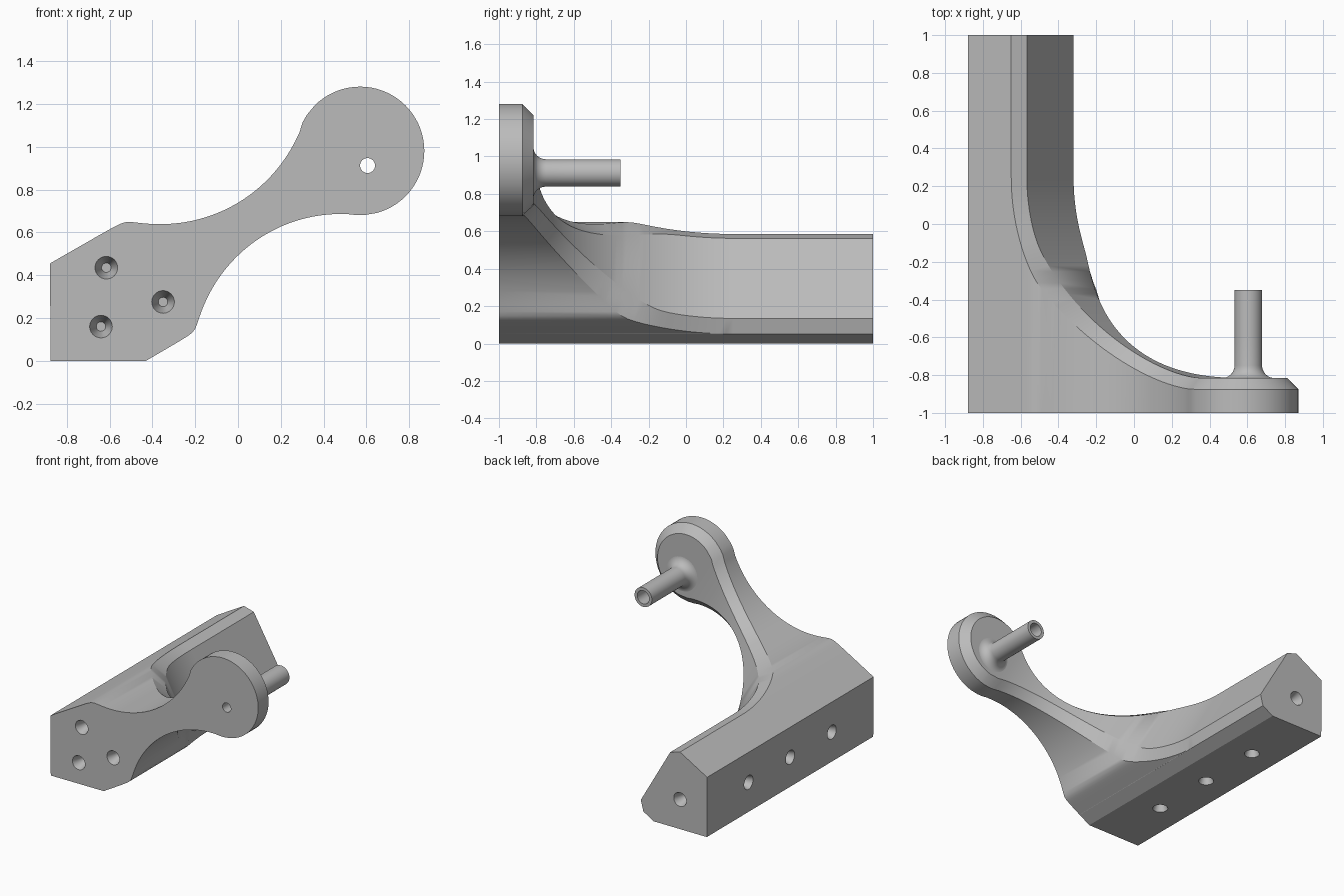
import bpy, bmesh, math
from math import sqrt, sin, cos, radians, pi
from mathutils import Vector, Matrix

cube = bpy.data.objects.get("Cube")
if cube:
    bpy.data.objects.remove(cube, do_unlink=True)

grey = bpy.data.materials.new("light_grey")
grey.use_nodes = True
colour = (0.5, 0.5, 0.5, 1)
grey.diffuse_color = colour
grey.node_tree.nodes["Principled BSDF"].inputs["Base Color"].default_value = colour

C, S = cos(radians(30)), 0.5      # arm axis is tilted 30 degrees
CHAMFER = 0.06
DISC_U, DISC_V, DISC_R = 0.984, 0.564, 0.3


def make_object(name, bm):
    mesh = bpy.data.meshes.new(name)
    bmesh.ops.recalc_face_normals(bm, faces=bm.faces)
    bm.to_mesh(mesh)
    bm.free()
    mesh.materials.append(grey)
    ob = bpy.data.objects.new(name, mesh)
    bpy.context.collection.objects.link(ob)
    return ob


def smooth(ob):
    bpy.ops.object.select_all(action='DESELECT')
    ob.select_set(True)
    bpy.context.view_layer.objects.active = ob
    bpy.ops.object.shade_smooth_by_angle(angle=radians(30))


# Outline of the arm: straight bar, concave neck, round disc (d = inset)
def disc_side(u, d):
    return sqrt(max(0, (DISC_R - d) ** 2 - (u - DISC_U) ** 2))


def upper(u, d):
    if u > DISC_U - (DISC_R - d) * 0.628:
        return DISC_V + disc_side(u, d)
    arc = 1.34 - sqrt((0.70 + d) ** 2 - (u - 0.358) ** 2) if u > -0.34 else 2
    line = 0.833 - d
    return 0.5 * (arc + line - sqrt((arc - line) ** 2 + 0.0006))


def lower(u, d):
    if u > DISC_U - (DISC_R - d) * 0.577:
        return DISC_V - disc_side(u, d)
    arc = -0.244 + sqrt((0.69 - d * -1) ** 2 - (u - 0.413) ** 2) if u > -0.27 else -1
    line = 0.215 + d
    return 0.5 * (arc + line + sqrt((arc - line) ** 2 + 0.0006))


# Stations along the back: (outer hi, inner hi, inner lo, outer lo) as (u, v, y)
stations = []


def add_station(uo, yo, ui, yi):
    stations.append([(uo, upper(uo, 0), yo), (ui, upper(ui, CHAMFER), yi),
                     (ui, lower(ui, CHAMFER), yi), (uo, lower(uo, 0), yo)])


ARC_U, ARC_Y, ARC_R = 0.855, 0.25, 1.065
add_station(ARC_U - ARC_R - CHAMFER, 1, ARC_U - ARC_R, 1)
N = 48
for i in range(N + 1):
    a = pi + pi / 2 * i / N
    ro = ARC_R + CHAMFER
    add_station(ARC_U + ro * cos(a), ARC_Y + ro * sin(a),
                ARC_U + ARC_R * cos(a), ARC_Y + ARC_R * sin(a))
y_out, y_in = ARC_Y - ARC_R - CHAMFER, ARC_Y - ARC_R
for i in range(21, -1, -1):
    a = radians(i * 5)
    r = DISC_R - CHAMFER
    add_station(DISC_U + DISC_R * cos(a), y_out, DISC_U + r * cos(a), y_in)

bm = bmesh.new()
cache = {}


def vert(p):
    u, v, y = p
    co = (u * C - v * S, y, u * S + v * C)
    key = tuple(round(c, 4) for c in co)
    if key not in cache:
        cache[key] = bm.verts.new(co)
    return cache[key]


def face(points):
    vs = list(dict.fromkeys(vert(p) for p in points))
    if len(vs) > 2 and not bm.faces.get(vs):
        bm.faces.new(vs)


# Chamfers and swept back surface
for a, b in zip(stations, stations[1:]):
    for k in range(3):
        face([a[k], a[k + 1], b[k + 1], b[k]])
# Side walls, front face and bar end
corners = [(-0.372, 0.215, 1), (-0.758, 0.4375, 1), (-0.533, 0.833, 1)]
ring = [s[0] for s in stations] + [s[3] for s in reversed(stations)] + corners
front = [(u, v, -1) for u, v, y in ring]
for i in range(len(ring)):
    j = (i + 1) % len(ring)
    if i != len(stations) - 1:
        face([front[i], front[j], ring[j], ring[i]])
face(front)
face(stations[0] + corners)
arm = make_object("bracket_arm", bm)

# Screw holes: tapered cutters on the front, outer side, underside and bar end
bm = bmesh.new()


def cutter(start, direction, r1, r2, depth):
    d = Vector(direction)
    rot = d.to_track_quat('Z', 'Y').to_matrix().to_4x4()
    mid = Vector(start) + d * (depth / 2 - 0.005)
    bmesh.ops.create_cone(bm, cap_ends=True, segments=32, radius1=r1, radius2=r2,
                          depth=depth + 0.01, matrix=Matrix.Translation(mid) @ rot)


for x, z in ((-0.615, 0.435), (-0.35, 0.275), (-0.64, 0.16)):
    cutter((x, -1, z), (0, 1, 0), 0.056, 0.022, 0.1)
for y in (-0.5, 0, 0.5):
    cutter((-0.876, y, 0.225), (1, 0, 0), 0.056, 0.022, 0.1)
    cutter((-0.66, y, 0), (0, 0, 1), 0.056, 0.022, 0.1)
cutter((-0.65, 1, 0.225), (0, -1, 0), 0.056, 0.022, 0.1)
PIN_X, PIN_Z = 0.605, 0.912
cutter((PIN_X, -1, PIN_Z), (0, 1, 0), 0.035, 0.035, 0.4)
holes = make_object("hole_cutters", bm)
holes.hide_render = True

mod = arm.modifiers.new("holes", 'BOOLEAN')
mod.operation, mod.solver, mod.object = 'DIFFERENCE', 'EXACT', holes
bpy.context.view_layer.objects.active = arm
bpy.ops.object.modifier_apply(modifier="holes")
bpy.data.objects.remove(holes, do_unlink=True)
smooth(arm)

# Hollow pin with a filleted base
profile = [(0.035, -0.82), (0.035, -0.6), (0.05, -0.6), (0.05, -0.35),
           (0.073, -0.35), (0.073, -0.6)]
for i in range(9):
    a = pi / 2 * i / 8
    profile.append((0.14 - 0.067 * cos(a), -0.749 - 0.067 * sin(a)))
profile.append((0.14, -0.82))
bm = bmesh.new()
vs = [bm.verts.new((PIN_X + r, y, PIN_Z)) for r, y in profile]
edges = [bm.edges.new(pair) for pair in zip(vs, vs[1:] + vs[:1])]
bmesh.ops.spin(bm, geom=vs + edges, cent=(PIN_X, 0, PIN_Z), axis=(0, 1, 0),
               angle=2 * pi, steps=40, use_merge=False)
bmesh.ops.remove_doubles(bm, verts=bm.verts, dist=0.0005)
smooth(make_object("hollow_pin", bm))
